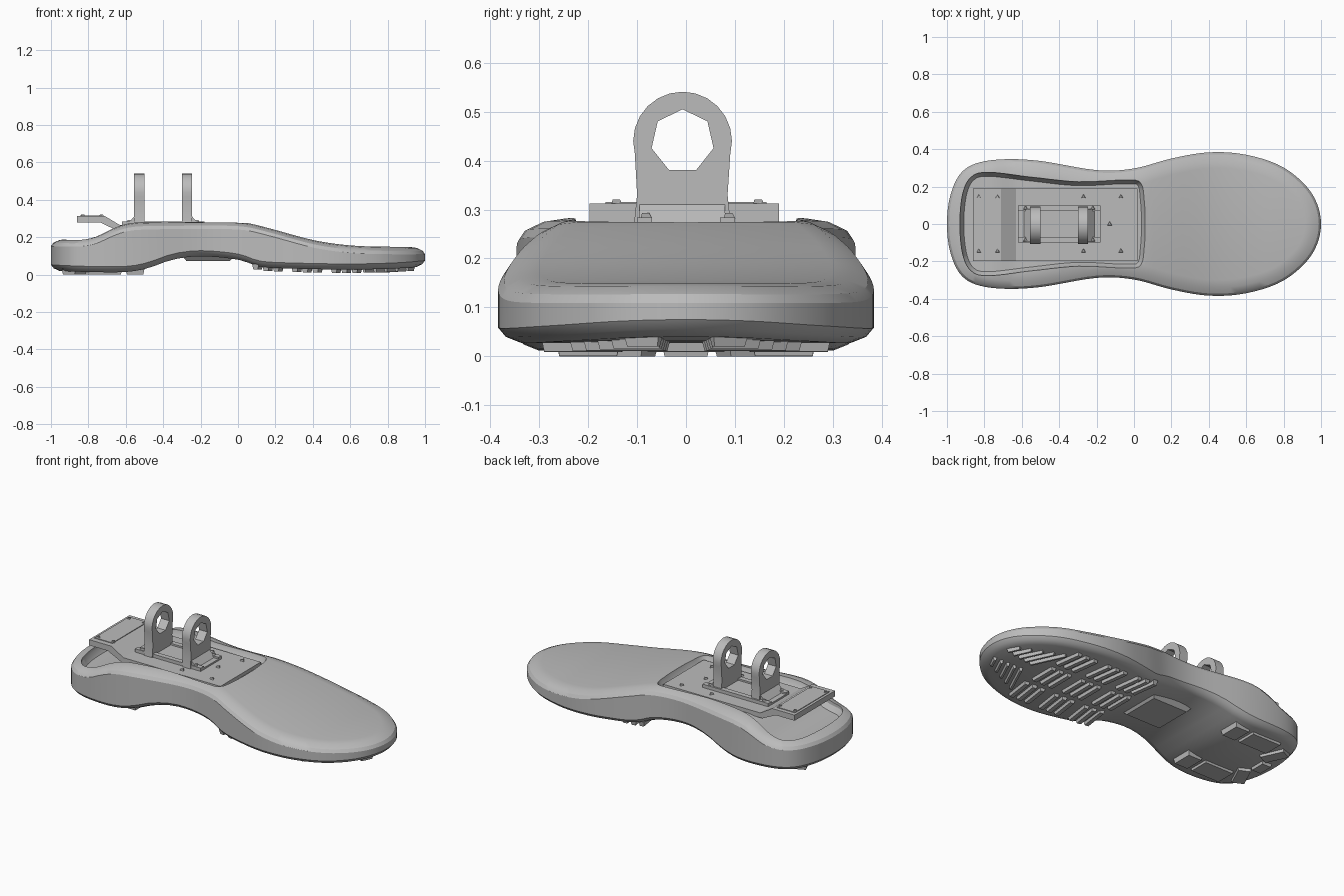
import bpy, bmesh, math
from mathutils import Matrix, Vector

if "Cube" in bpy.data.objects:
    bpy.data.objects.remove(bpy.data.objects["Cube"])

grey = bpy.data.materials.new("plain grey")
grey.use_nodes = True
GREY = (0.5, 0.5, 0.5, 1)
grey.diffuse_color = GREY
grey.node_tree.nodes["Principled BSDF"].inputs["Base Color"].default_value = GREY


def finish(name, bm, angle=30):
    bmesh.ops.recalc_face_normals(bm, faces=bm.faces)
    mesh = bpy.data.meshes.new(name)
    bm.to_mesh(mesh)
    bm.free()
    mesh.materials.append(grey)
    ob = bpy.data.objects.new(name, mesh)
    bpy.context.collection.objects.link(ob)
    smooth(ob, angle)
    return ob


def smooth(ob, angle=30):
    bpy.ops.object.select_all(action='DESELECT')
    ob.select_set(True)
    bpy.context.view_layer.objects.active = ob
    bpy.ops.object.shade_smooth_by_angle(angle=math.radians(angle))


def spline(pts, first, last, steps=5):
    """Catmull-Rom polyline; first and last are the phantom end points."""
    p = [Vector(q) for q in [first, *pts, last]]
    out = []
    for a, b, c, d in zip(p, p[1:], p[2:], p[3:]):
        for s in range(steps):
            t = s / steps
            out.append(0.5 * (2 * b + (c - a) * t + (2 * a - 5 * b + 4 * c - d) * t * t
                              + (3 * b - a - 3 * c + d) * t ** 3))
    return out + [p[-2]]


def profile(pts):
    """Smooth height as a function of x."""
    line = spline(pts, pts[0], pts[-1])

    def height(x):
        for a, b in zip(line, line[1:]):
            if x <= b.x:
                t = max(0, (x - a.x) / max(b.x - a.x, 1e-6))
                return a.y + (b.y - a.y) * t
        return line[-1].y
    return height


def outline(pts):
    """Half outline from back to front, closed smoothly across the centre line."""
    mirror = lambda q: (q[0], -q[1])
    return spline(pts, mirror(pts[1]), mirror(pts[-2]))


def skin(name, half, rings):
    """Stack inset copies of a symmetric outline; each ring is (inset, height function)."""
    bm = bmesh.new()
    n = len(half) - 1
    loops = []
    for inset, height in rings:
        side = []
        for i, p in enumerate(half):
            if i in (0, n):
                normal = Vector((1 if i == 0 else -1, 0))
            else:
                d = (half[i + 1] - half[i - 1]).normalized()
                normal = Vector((d.y, -d.x))
            q = p + normal * inset
            side.append((q.x, q.y, height(q.x)))
        pts = side + [(x, -y, z) for x, y, z in side[-2:0:-1]]
        loops.append([bm.verts.new(c) for c in pts])
    m = 2 * n
    for lo, hi in zip(loops, loops[1:]):
        for i in range(m):
            j = (i + 1) % m
            bm.faces.new((lo[i], lo[j], hi[j], hi[i]))
    for loop in (loops[0], loops[-1]):
        for i in range(n):
            quad = [loop[i], loop[i + 1], loop[(m - i - 1) % m], loop[(m - i) % m]]
            bm.faces.new(list(dict.fromkeys(quad)))
    return finish(name, bm)


def prism(name, pts, a, b, axis):
    """Extrude a flat profile along x or y, from a to b."""
    bm = bmesh.new()
    put = (lambda p, t: (t, p[0], p[1])) if axis == 'x' else (lambda p, t: (p[0], t, p[1]))
    face = bm.faces.new([bm.verts.new(put(p, a)) for p in pts])
    ext = bmesh.ops.extrude_face_region(bm, geom=[face])
    move = Vector((b - a, 0, 0) if axis == 'x' else (0, b - a, 0))
    bmesh.ops.translate(bm, vec=move, verts=[v for v in ext['geom'] if isinstance(v, bmesh.types.BMVert)])
    return finish(name, bm)


def block(name, x, y, z0, z1, lx, ly, turn=0, taper=0.0):
    """Box between two heights, with the lower face drawn in by taper."""
    bm = bmesh.new()
    bmesh.ops.create_cube(bm, size=1)
    for v in bm.verts:
        t = taper if v.co.z < 0 else 0
        v.co = (math.copysign(lx / 2 - t, v.co.x), math.copysign(ly / 2 - t, v.co.y),
                z0 if v.co.z < 0 else z1)
    bm.transform(Matrix.Translation((x, y, 0)) @ Matrix.Rotation(math.radians(turn), 4, 'Z'))
    return finish(name, bm)


def cut(ob, cutter):
    cutter.hide_render = True
    mod = ob.modifiers.new("cut", 'BOOLEAN')
    mod.operation, mod.object, mod.solver = 'DIFFERENCE', cutter, 'EXACT'
    bpy.context.view_layer.objects.active = ob
    bpy.ops.object.modifier_apply(modifier=mod.name)
    bpy.data.objects.remove(cutter)
    smooth(ob)


# Foot body: waisted outline with an arched underside
foot = outline([(-1, 0), (-.985, .14), (-.935, .26), (-.85, .322), (-.7, .346), (-.5, .337), (-.2, .288),
                (0, .297), (.2, .35), (.4, .383), (.6, .37), (.8, .302), (.95, .165), (1, 0)])
under = profile([(-1, .022), (-.8, .014), (-.6, .014), (-.48, .035), (-.35, .08), (-.2, .098),
                 (0, .08), (.12, .042), (.3, .032), (.6, .027), (.85, .033), (1, .045)])
top = profile([(-1, .192), (-.85, .19), (-.76, .205), (-.66, .25), (-.55, .278), (-.3, .283),
               (0, .281), (.15, .252), (.4, .185), (.6, .156), (.8, .149), (1, .149)])
body = skin("foot_body", foot, [
    (.045, under), (.015, lambda x: under(x) + .012), (0, lambda x: under(x) + .03),
    (0, lambda x: top(x) - .04), (.012, lambda x: top(x) - .022),
    (.045, lambda x: top(x) - .006), (.085, top)])

# Recess that holds the ankle plate
pocket = outline([(-.93, 0), (-.915, .16), (-.87, .25), (-.78, .275), (-.55, .25), (-.3, .225),
                  (-.05, .235), (.035, .22), (.055, .12), (.06, 0)])
floor = profile([(-1, .14), (-.85, .14), (-.75, .155), (-.62, .225), (-.5, .243), (.1, .243)])
cut(body, skin("recess_cutter", pocket, [(.02, floor), (0, lambda x: floor(x) + .03),
                                         (-.015, lambda x: .4)]))

# Ankle plate with its raised heel step
prism("ankle_plate", [(-.86, .278), (-.86, .312), (-.71, .312), (-.63, .264), (.02, .264),
                      (.02, .235), (-.645, .235), (-.735, .278)], -.197, .19, 'y')
block("heel_step_panel", -.785, 0, .31, .316, .12, .33)

# Bracket base with side rails
block("bracket_base", -.4, 0, .26, .274, .44, .2)
for s in (-1, 1):
    block("bracket_rail", -.4, s * .085, .26, .284, .44, .03)

# Pair of pierced ankle lugs with flared feet
CY, CZ = -.007, .44
arc = [(CY + .101 * math.cos(a), CZ + .101 * math.sin(a))
       for a in (math.radians(-15 + 210 * i / 14) for i in range(15))]
for x0, x1, out in ((-.555, -.5, -1), (-.3, -.245, 1)):
    lug = prism("ankle_lug", arc + [(-.1, .33), (-.108, .255), (.093, .255), (.085, .33)], x0, x1, 'x')
    hole = [(CY + .065 * math.sin(k * math.tau / 7), CZ + .065 * math.cos(k * math.tau / 7))
            for k in range(7)]
    cut(lug, prism("hole_cutter", hole, x0 - .1, x1 + .1, 'x'))
    edge = x0 if out < 0 else x1
    prism("lug_foot", [(edge, .262), (edge + out * .045, .262), (edge, .31)], -.095, .08, 'y')

# Small three-sided screw heads
screws = [(x, y, .264) for x in (-.27, -.07) for y in (-.145, .145)] + [(-.13, 0, .264)]
screws += [(x, y, .312) for x in (-.83, -.73) for y in (-.145, .145)]
screws += [(x, y, .284) for x in (-.58, -.22) for y in (-.085, .085)]
for x, y, z in screws:
    bm = bmesh.new()
    bmesh.ops.create_cone(bm, cap_ends=True, segments=3, radius1=.016, radius2=.01, depth=.012,
                          matrix=Matrix.Translation((x, y, z + .003)))
    finish("screw_head", bm)


def tread(name, x, y, lx, ly, turn=0, drop=.018):
    z = under(x)
    block(name, x, y, max(0, z - drop), z + .012, lx, ly, turn, .006)


# Arch block under the middle
block("arch_block", -.16, 0, .072, .11, .3, .3, 0, .035)

# Forefoot tread: groups of three ribs
for x in (.16, .37, .58):
    for y in (-.21, 0, .21):
        for k in (-1, 0, 1):
            tread("forefoot_rib", x + k * .055, y, .036, .17, 8 * math.copysign(1, y) if y else 0)

# Toe tread: slanted ribs fanning to each side
for s in (-1, 1):
    for k in range(5):
        tread("toe_rib", .72 + k * .05, s * (.135 - k * .012), .024, .22 - k * .035, s * 25)

# Heel tread pads
for s in (-1, 1):
    tread("heel_side_pad", -.72, s * .2, .2, .13)
    tread("heel_front_pad", -.55, s * .2, .1, .13)
    tread("heel_corner_pad", -.875, s * .14, .08, .15, s * 25)
tread("heel_centre_pad", -.9, 0, .07, .1)
